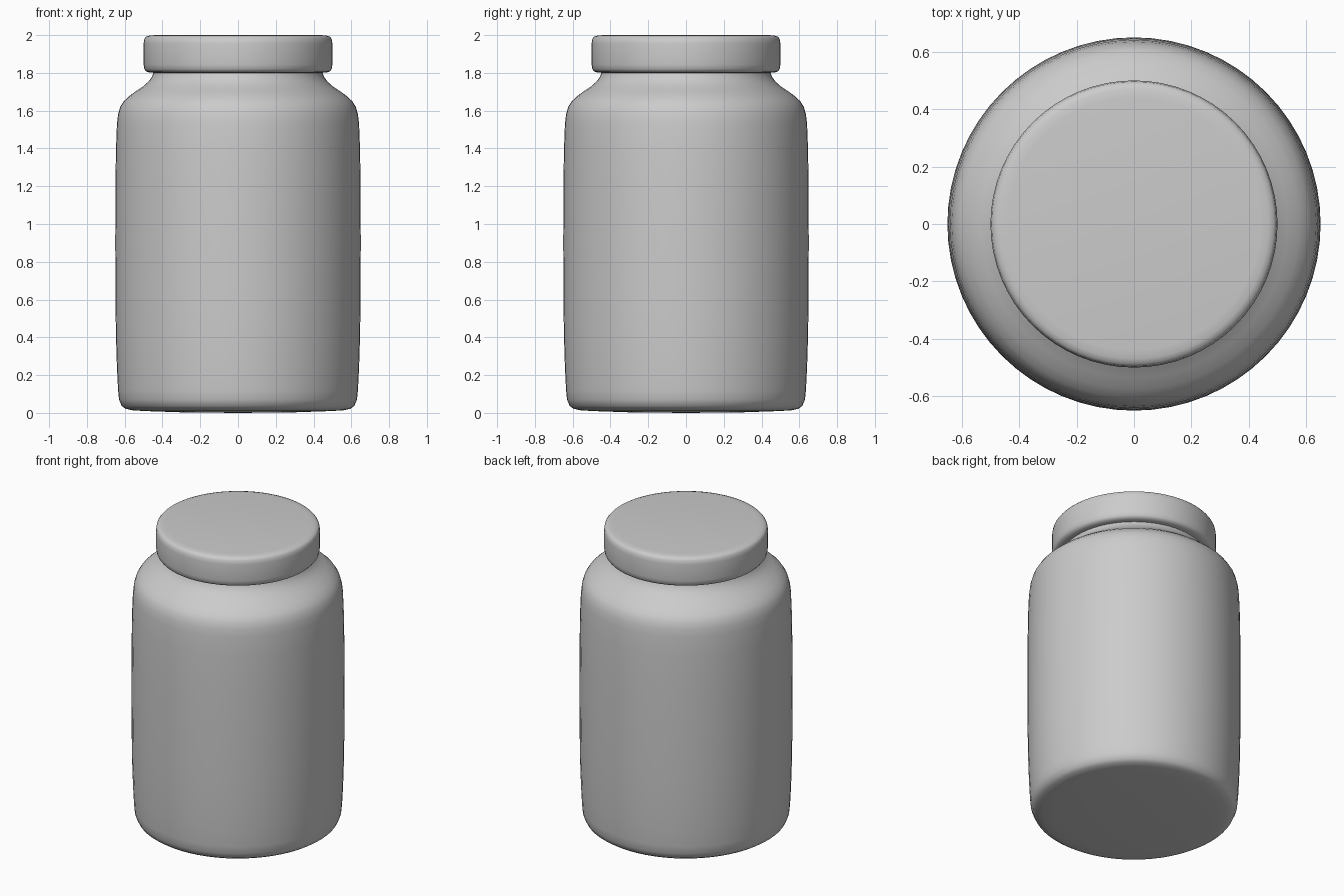
import bpy, bmesh, math

if "Cube" in bpy.data.objects:
    bpy.data.objects.remove(bpy.data.objects["Cube"])


def lathe(name, profile, segments=64):
    """Revolve an (r, z) profile around z; ends on the axis close the shape."""
    bm = bmesh.new()
    verts = [bm.verts.new((r, 0, z)) for r, z in profile]
    edges = [bm.edges.new(pair) for pair in zip(verts, verts[1:])]
    bmesh.ops.spin(bm, geom=verts + edges, cent=(0, 0, 0), axis=(0, 0, 1),
                   angle=math.tau, steps=segments, use_merge=True)
    bmesh.ops.remove_doubles(bm, verts=bm.verts, dist=1e-4)
    bmesh.ops.recalc_face_normals(bm, faces=bm.faces)
    mesh = bpy.data.meshes.new(name)
    bm.to_mesh(mesh)
    bm.free()
    mesh.polygons.foreach_set("use_smooth", [True] * len(mesh.polygons))
    obj = bpy.data.objects.new(name, mesh)
    bpy.context.collection.objects.link(obj)
    return obj


# Jar body: slightly bellied wall, sloping shoulder, neck running up into the lid
lathe("jar_body", [
    (0, 0), (0.3, 0.003), (0.5, 0.01), (0.56, 0.014), (0.595, 0.022),
    (0.615, 0.036), (0.63, 0.07), (0.635, 0.12), (0.641, 0.24), (0.646, 0.4),
    (0.649, 0.6), (0.65, 0.9), (0.649, 1.2), (0.646, 1.4), (0.641, 1.53),
    (0.635, 1.58), (0.624, 1.62), (0.605, 1.65), (0.575, 1.678),
    (0.535, 1.707), (0.5, 1.73), (0.475, 1.753), (0.458, 1.775),
    (0.447, 1.8), (0.44, 1.84), (0.44, 1.93), (0, 1.93)])

# Lid: flat disc with rounded rims
lathe("lid", [
    (0, 1.80), (0.44, 1.80), (0.47, 1.802), (0.487, 1.808), (0.496, 1.82),
    (0.5, 1.845), (0.5, 1.955), (0.496, 1.98), (0.487, 1.991),
    (0.47, 1.997), (0.44, 2.0), (0, 2.0)])
